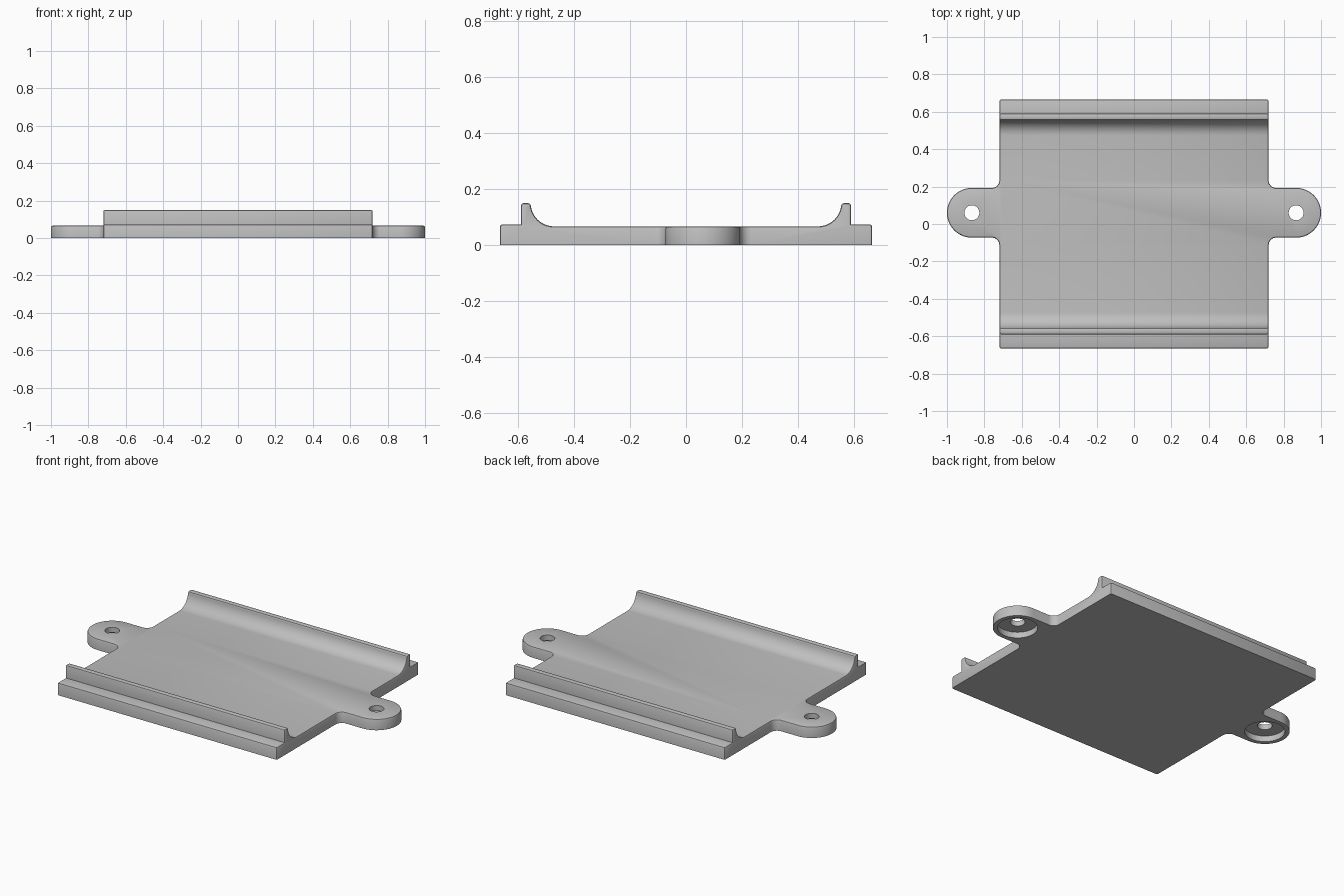
import bpy, bmesh
from math import sin, cos, radians

cube = bpy.data.objects.get("Cube")
if cube:
    bpy.data.objects.remove(cube, do_unlink=True)

HALF_X, HALF_Y = 0.72, 0.665      # tray half sizes
FLOOR, LEDGE, RIM = 0.066, 0.073, 0.149
EAR_X, EAR_Y, EAR_R = 0.867, 0.06, 0.133
FILLET, COVE = 0.04, 0.083
ARC_Y = 0.472                     # where the cove leaves the flat floor

grey = bpy.data.materials.new("plain grey")
grey.use_nodes = True
colour = (0.52, 0.52, 0.52, 1)
grey.diffuse_color = colour
grey.node_tree.nodes["Principled BSDF"].inputs["Base Color"].default_value = colour


def arc(cx, cy, r, start, end, steps):
    angles = [radians(start + (end - start) * i / steps) for i in range(steps + 1)]
    return [(cx + r * cos(a), cy + r * sin(a)) for a in angles]


def extrude(bm, points, vector):
    face = bm.faces.new([bm.verts.new(p) for p in points])
    new = bmesh.ops.extrude_face_region(bm, geom=[face], use_keep_orig=True)["geom"]
    moved = [g for g in new if isinstance(g, bmesh.types.BMVert)]
    bmesh.ops.translate(bm, verts=moved, vec=vector)


bm = bmesh.new()

# Floor plate with a rounded mounting ear on each side
right = [(HALF_X, -ARC_Y)]
right += arc(HALF_X + FILLET, EAR_Y - EAR_R - FILLET, FILLET, 180, 90, 8)
right += arc(EAR_X, EAR_Y, EAR_R, -90, 90, 28)
right += arc(HALF_X + FILLET, EAR_Y + EAR_R + FILLET, FILLET, -90, -180, 8)
right += [(HALF_X, ARC_Y)]
outline = right + [(-x, y) for x, y in reversed(right)]
extrude(bm, [(x, y, 0) for x, y in outline], (0, 0, FLOOR))

# Coved rails with an outer ledge, front and back
profile = [(ARC_Y, 0), (HALF_Y, 0), (HALF_Y, LEDGE), (0.59, LEDGE), (0.59, RIM)]
profile += arc(ARC_Y, FLOOR + COVE, COVE, 0, -90, 12)
for side in (-1, 1):
    extrude(bm, [(-HALF_X, side * y, z) for y, z in profile], (2 * HALF_X, 0, 0))

# Weld into one solid and drop the inner walls
bmesh.ops.remove_doubles(bm, verts=bm.verts, dist=0.0005)
inner = [f for f in bm.faces if all(abs(abs(v.co.y) - ARC_Y) < 0.001 for v in f.verts)]
bmesh.ops.delete(bm, geom=inner, context="FACES")
bmesh.ops.recalc_face_normals(bm, faces=bm.faces)
bmesh.ops.dissolve_limit(bm, angle_limit=0.01, verts=bm.verts, edges=bm.edges)

# Soften the outer edges, leaving the underside crisp
soft = [e for e in bm.edges if e.is_manifold and e.is_convex
        and e.calc_face_angle() > 0.5 and max(v.co.z for v in e.verts) > 0.001]
bmesh.ops.bevel(bm, geom=soft, offset=0.009, offset_type="OFFSET", segments=2,
                profile=0.5, affect="EDGES", clamp_overlap=False)

mesh = bpy.data.meshes.new("tray")
bm.to_mesh(mesh)
bm.free()
mesh.materials.append(grey)
tray = bpy.data.objects.new("tray", mesh)
bpy.context.collection.objects.link(tray)

# Screw holes with wide pockets underneath
cutters = []
for side in (-1, 1):
    for radius, top in ((0.04, 0.2), (0.108, 0.035)):
        bpy.ops.mesh.primitive_cylinder_add(
            vertices=48, radius=radius, depth=top + 0.1,
            location=(side * EAR_X, EAR_Y, (top - 0.1) / 2))
        cutter = bpy.context.object
        cutter.name = "hole_cutter"
        cutter.hide_render = True
        cutter.data.materials.append(grey)
        cutters.append(cutter)
        cut = tray.modifiers.new("hole", "BOOLEAN")
        cut.operation = "DIFFERENCE"
        cut.solver = "EXACT"
        cut.object = cutter

bpy.ops.object.select_all(action="DESELECT")
tray.select_set(True)
bpy.context.view_layer.objects.active = tray
for name in [m.name for m in tray.modifiers]:
    bpy.ops.object.modifier_apply(modifier=name)
for cutter in cutters:
    bpy.data.objects.remove(cutter, do_unlink=True)
bpy.ops.object.shade_smooth_by_angle(angle=radians(30))
